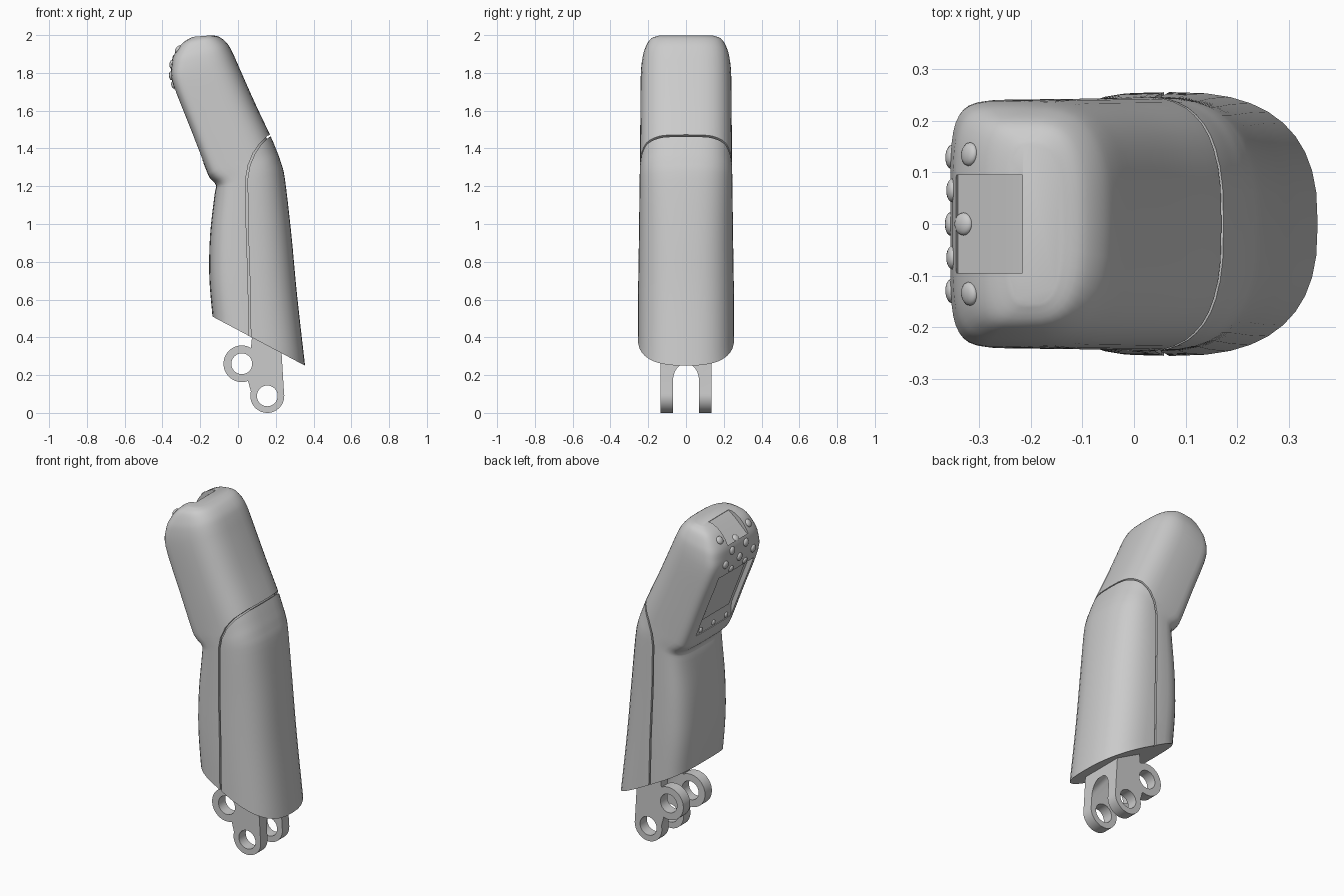
import bpy, bmesh, math
from mathutils import Vector
from mathutils.bvhtree import BVHTree

if "Cube" in bpy.data.objects:
    bpy.data.objects.remove(bpy.data.objects["Cube"])

X, Y, Z = Vector((1, 0, 0)), Vector((0, 1, 0)), Vector((0, 0, 1))


def finish(name, bm):
    bmesh.ops.recalc_face_normals(bm, faces=bm.faces)
    me = bpy.data.meshes.new(name)
    bm.to_mesh(me)
    bm.free()
    ob = bpy.data.objects.new(name, me)
    bpy.context.collection.objects.link(ob)
    return ob


def activate(ob):
    bpy.ops.object.select_all(action='DESELECT')
    ob.select_set(True)
    bpy.context.view_layer.objects.active = ob


def smooth(ob, deg=35):
    activate(ob)
    bpy.ops.object.shade_smooth_by_angle(angle=math.radians(deg))


def cut(ob, cutter):
    m = ob.modifiers.new("cut", 'BOOLEAN')
    m.operation, m.solver, m.object = 'DIFFERENCE', 'EXACT', cutter
    activate(ob)
    bpy.ops.object.modifier_apply(modifier=m.name)
    bpy.data.objects.remove(cutter)


def prism(name, pts, A, B, C, lo, hi, origin=Vector()):
    """Polygon in the A-B plane, extruded along C from lo to hi."""
    bm = bmesh.new()
    rings = [[bm.verts.new(origin + A * a + B * b + C * c) for a, b in pts] for c in (lo, hi)]
    n = len(pts)
    for i in range(n):
        j = (i + 1) % n
        bm.faces.new((rings[0][i], rings[0][j], rings[1][j], rings[1][i]))
    bm.faces.new(rings[0])
    bm.faces.new(rings[1])
    return finish(name, bm)


def arc(cx, cz, r, a0, a1, n=24):
    return [(cx + r * math.cos(math.radians(a0 + (a1 - a0) * i / n)),
             cz + r * math.sin(math.radians(a0 + (a1 - a0) * i / n))) for i in range(n + 1)]


# Housing sections: rear x,z / front x,z / half width / rear and front squareness
SECTIONS = [
    (-.135, .51, .355, .25, .255, 3.5, 2.6),
    (-.152, .72, .312, .63, .253, 3.5, 2.6),
    (-.148, .94, .282, .95, .249, 3.5, 2.6),
    (-.125, 1.15, .248, 1.24, .246, 3.5, 2.7),
    (-.117, 1.205, .226, 1.33, .245, 4, 2.8),
    (-.150, 1.245, .202, 1.395, .244, 5, 2.9),
    (-.170, 1.29, .168, 1.475, .243, 6, 3),
    (-.252, 1.50, .090, 1.64, .242, 6, 3),
    (-.345, 1.74, .010, 1.82, .240, 6, 3),
    (-.352, 1.84, -.030, 1.91, .232, 5, 3),
    (-.338, 1.90, -.058, 1.957, .217, 4, 3),
    (-.295, 1.958, -.098, 1.99, .192, 4, 3),
    (-.245, 1.99, -.140, 1.999, .155, 3, 3),
]


def loft(name, inset=0.0, drop=0.0, sub=4, half=20):
    secs = []
    for i in range(len(SECTIONS) - 1):
        p0, p1 = SECTIONS[max(i - 1, 0)], SECTIONS[i]
        p2, p3 = SECTIONS[i + 1], SECTIONS[min(i + 2, len(SECTIONS) - 1)]
        for k in range(sub):
            t = k / sub
            secs.append([.5 * (2 * b + (c - a) * t + (2 * a - 5 * b + 4 * c - d) * t * t
                               + (3 * b - a - 3 * c + d) * t ** 3)
                         for a, b, c, d in zip(p0, p1, p2, p3)])
    secs.append(SECTIONS[-1])
    bm = bmesh.new()
    rings = []
    for xl, zl, xr, zr, w, nl, nr in secs:
        L, R = Vector((xl + inset, 0, zl - drop)), Vector((xr - inset, 0, zr - drop))
        mid, w = L.lerp(R, .42), w - inset
        ring = []
        for k in range(2 * half):
            a = math.pi * k / half
            c, s = math.cos(a), math.sin(a)
            end, n = (R, nr) if c > 0 else (L, nl)
            ring.append(bm.verts.new(mid + (end - mid) * abs(c) ** (2 / n)
                                     + Y * math.copysign(w * abs(s) ** (2 / n), s)))
        rings.append(ring)
    for r, q in zip(rings, rings[1:]):
        for k in range(2 * half):
            j = (k + 1) % (2 * half)
            bm.faces.new((r[k], r[j], q[j], q[k]))
    bm.faces.new(rings[0])
    bm.faces.new(rings[-1])
    return finish(name, bm)


housing = loft("housing")

# Seam groove between front cover and rear housing
path = [Vector(p) for p in [(.24, 1.50), (.16, 1.463), (.12, 1.425), (.085, 1.375), (.058, 1.31),
                            (.046, 1.24), (.048, 1.0), (.058, .7), (.065, .3)]]
left, right = [], []
for i, p in enumerate(path):
    d = (path[min(i + 1, len(path) - 1)] - path[max(i - 1, 0)]).normalized()
    off = Vector((-d.y, d.x)) * .005
    left.append(p + off)
    right.append(p - off)
strip = prism("seam_cutter", left + right[::-1], X, Z, Y, -.4, .4)
cut(strip, loft("seam_core", .012, .03))
cut(housing, strip)

# Screen recess with a sloping lower ledge
top = Vector((-.345, 0, 1.74))
down = Vector((.175, 0, -.45)).normalized()
out = Vector((-.45, 0, -.175)).normalized()
cut(housing, prism("screen_cutter",
                   [(.03, .1), (.03, -.028), (.37, -.028), (.445, -.004), (.445, .1)],
                   down, out, Y, -.165, .165, top))
# Two-facet notch on the top edge
cut(housing, prism("notch_cutter",
                   [(-.34, 1.88), (-.258, 1.958), (-.215, 1.99), (-.22, 2.1), (-.42, 2.0)],
                   X, Z, Y, -.095, .095))
smooth(housing)

# Screen panel
prism("screen", [(.045, -.03), (.36, -.03), (.36, -.02), (.045, -.02)], down, out, Y, -.125, .125, top)

# Buttons set on the housing surface
tree = BVHTree.FromObject(housing, bpy.context.evaluated_depsgraph_get())


def button(name, y, z, r):
    loc, nor, _, _ = tree.ray_cast(Vector((-1, y, z)), X)
    if loc is None:
        return
    bm = bmesh.new()
    bmesh.ops.create_uvsphere(bm, u_segments=16, v_segments=10, radius=r)
    for v in bm.verts:
        v.co.z *= .5
    ob = finish(name, bm)
    ob.rotation_euler = nor.to_track_quat('Z', 'Y').to_euler()
    ob.location = loc
    smooth(ob, 60)


for z, r, ys in [(1.925, .023, (-.135, .135)), (1.89, .022, (0,)), (1.845, .023, (-.065, .065)),
                 (1.785, .023, (-.13, 0, .13)), (1.735, .02, (-.065, .065)),
                 (1.345, .016, (-.12, 0, .12))]:
    for y in ys:
        button("button", y, z, r)

# Hinge bracket: two-lobed plates joined above an arched slot
outline = (arc(.02, .26, .097, 60, 290) + arc(.155, .09, .09, 165, 370)
           + [(.23, .33), (.23, .5), (.07, .5), (.073, .39)])
bracket = prism("hinge_bracket", outline, X, Z, Y, -.135, .135)
u, p = Vector((.62, 0, -.785)), Vector((.785, 0, .62))
slot = [(-.07, -.4)] + [(-a, b) for a, b in arc(.015, .11, .055, 0, 90, 8)] \
    + arc(.015, .11, .055, 90, 0, 8) + [(.07, -.4)]
cut(bracket, prism("slot_cutter", slot, Y, p, u, -.5, .5, Vector((.155, 0, .09))))
for cx, cz in ((.02, .26), (.155, .09)):
    cut(bracket, prism("hole_cutter", arc(cx, cz, .055, 0, 348.75, 31), X, Z, Y, -.3, .3))
smooth(bracket, 30)
